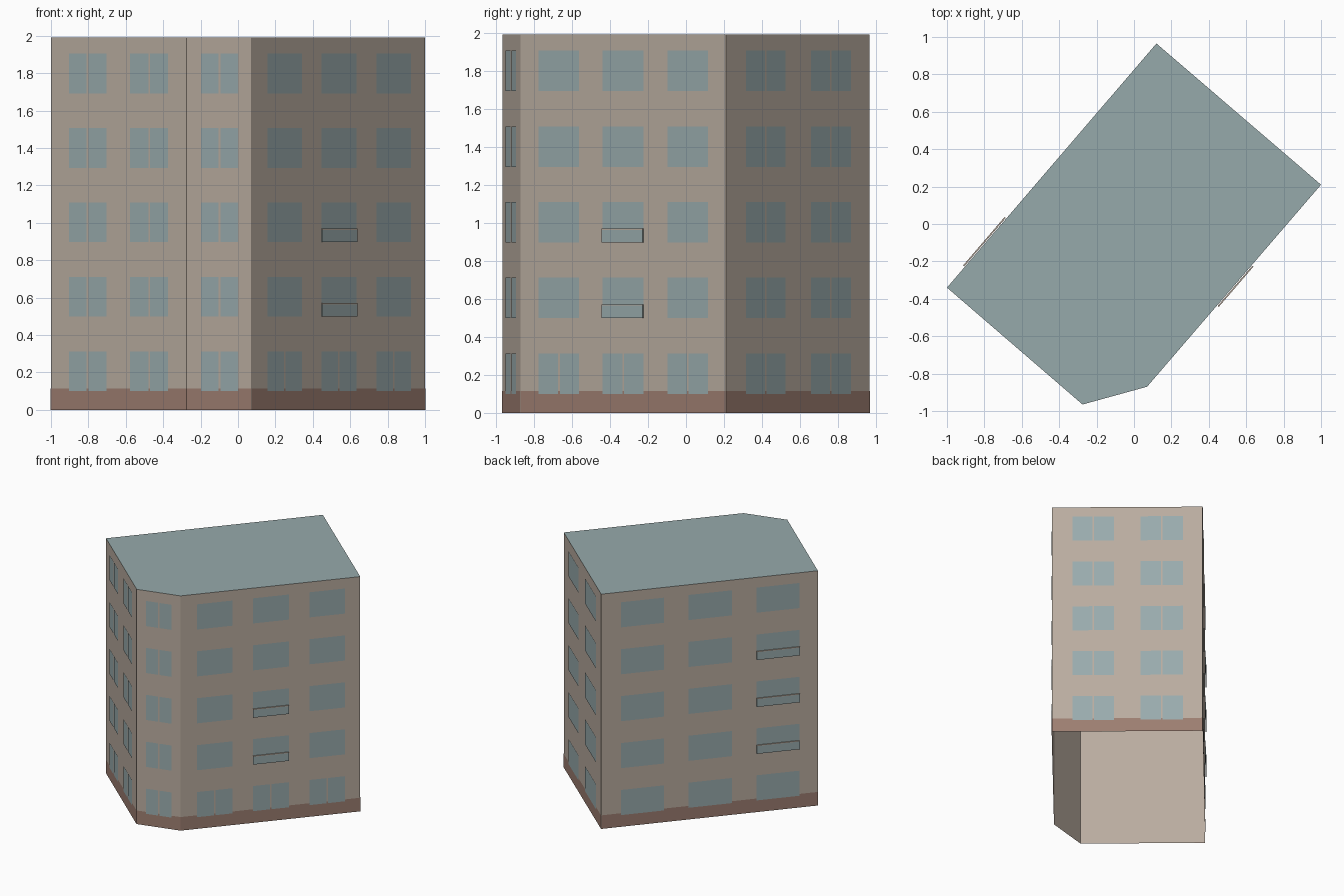
import bpy
import bmesh
from mathutils import Vector

old = bpy.data.objects.get("Cube")
if old:
    bpy.data.objects.remove(old, do_unlink=True)


def make_material(name, *rgb):
    linear = [((c / 255 + 0.055) / 1.055) ** 2.4 for c in rgb] + [1.0]
    mat = bpy.data.materials.new(name)
    mat.use_nodes = True
    mat.diffuse_color = linear
    mat.node_tree.nodes["Principled BSDF"].inputs["Base Color"].default_value = linear
    return mat


WALL = make_material("beige_wall", 186, 173, 160)
GLASS = make_material("blue_grey_glass", 154, 172, 174)
ROOF = make_material("blue_grey_roof", 150, 170, 171)
BASE = make_material("brown_base", 157, 126, 113)

HEIGHT = 1.99
BASE_TOP = 0.115
SILL, STOREY, WINDOW_HEIGHT = 0.1, 0.398, 0.213
FLOORS = 5
MULLION = 0.012

# Footprint corners, counter-clockwise
corners = [Vector(p) for p in ((-1, -0.34), (-0.275, -0.965), (0.07, -0.87),
                               (1, 0.21), (0.12, 0.965))]
sides = list(zip(corners, corners[1:] + corners[:1]))


def finish(bm, name, *mats):
    mesh = bpy.data.meshes.new(name)
    bm.to_mesh(mesh)
    bm.free()
    for mat in mats:
        mesh.materials.append(mat)
    obj = bpy.data.objects.new(name, mesh)
    bpy.context.collection.objects.link(obj)
    return obj


def plate(bm, side, s0, s1, z0, z1, out, thick=0.0):
    """Upright plate on a wall from distance s0 to s1, optionally thickened."""
    a, b = side
    along = (b - a).normalized()
    normal = Vector((along.y, -along.x))

    def point(s, z, d):
        p = a + along * s + normal * d
        return bm.verts.new((p.x, p.y, z))

    rect = ((s0, z0), (s1, z0), (s1, z1), (s0, z1))
    front = [point(s, z, out + thick) for s, z in rect]
    bm.faces.new(front)
    if thick:
        back = [point(s, z, out) for s, z in rect]
        bm.faces.new(back[::-1])
        for i in range(4):
            j = (i + 1) % 4
            bm.faces.new((front[j], front[i], back[i], back[j]))


# Hollow walls, open underneath, closed by a flat roof
bm = bmesh.new()
low = [bm.verts.new((p.x, p.y, 0)) for p in corners]
high = [bm.verts.new((p.x, p.y, HEIGHT)) for p in corners]
for i in range(len(corners)):
    j = (i + 1) % len(corners)
    bm.faces.new((low[i], low[j], high[j], high[i]))
bm.faces.new(high).material_index = 1
finish(bm, "building_shell", WALL, ROOF)

# Base band around the foot of the walls
bm = bmesh.new()
for side in sides:
    plate(bm, side, 0, (side[1] - side[0]).length, 0, BASE_TOP, 0.002)
finish(bm, "base_band", BASE)

# Per wall: window spans as fractions, floors with split panes, balconies (column, floor)
two = ((0.135, 0.412), (0.587, 0.868))
three = ((0.09, 0.288), (0.402, 0.602), (0.717, 0.915))
every = range(FLOORS)
walls = (
    ("front_left", two, every, ()),
    ("front_corner", ((0.217, 0.797),), every, ()),
    ("front_right", three, (0,), ((1, 1), (1, 2))),
    ("back_right", two, every, ()),
    ("back_left", three, (), ((2, 1), (2, 2), (2, 3))),
)

panels, rails = bmesh.new(), bmesh.new()
for side, (name, spans, split_floors, balconies) in zip(sides, walls):
    length = (side[1] - side[0]).length
    bm = bmesh.new()
    for column, span in enumerate(spans):
        s0, s1 = (f * length for f in span)
        mid = (s0 + s1) / 2
        for floor in range(FLOORS):
            z0 = SILL + floor * STOREY
            z1 = z0 + WINDOW_HEIGHT
            if floor in split_floors:
                plate(bm, side, s0, mid - MULLION / 2, z0, z1, 0.004)
                plate(bm, side, mid + MULLION / 2, s1, z0, z1, 0.004)
            else:
                plate(bm, side, s0, s1, z0, z1, 0.004)
            # Shallow glass balcony guard with a thin top rail
            if (column, floor) in balconies:
                plate(panels, side, s0, s1, z0, z0 + 0.066, 0.004, 0.008)
                plate(rails, side, s0, s1, z0 + 0.066, z0 + 0.073, 0.004, 0.008)
    finish(bm, name + "_windows", GLASS)
finish(panels, "balcony_panels", GLASS)
finish(rails, "balcony_rails", WALL)
